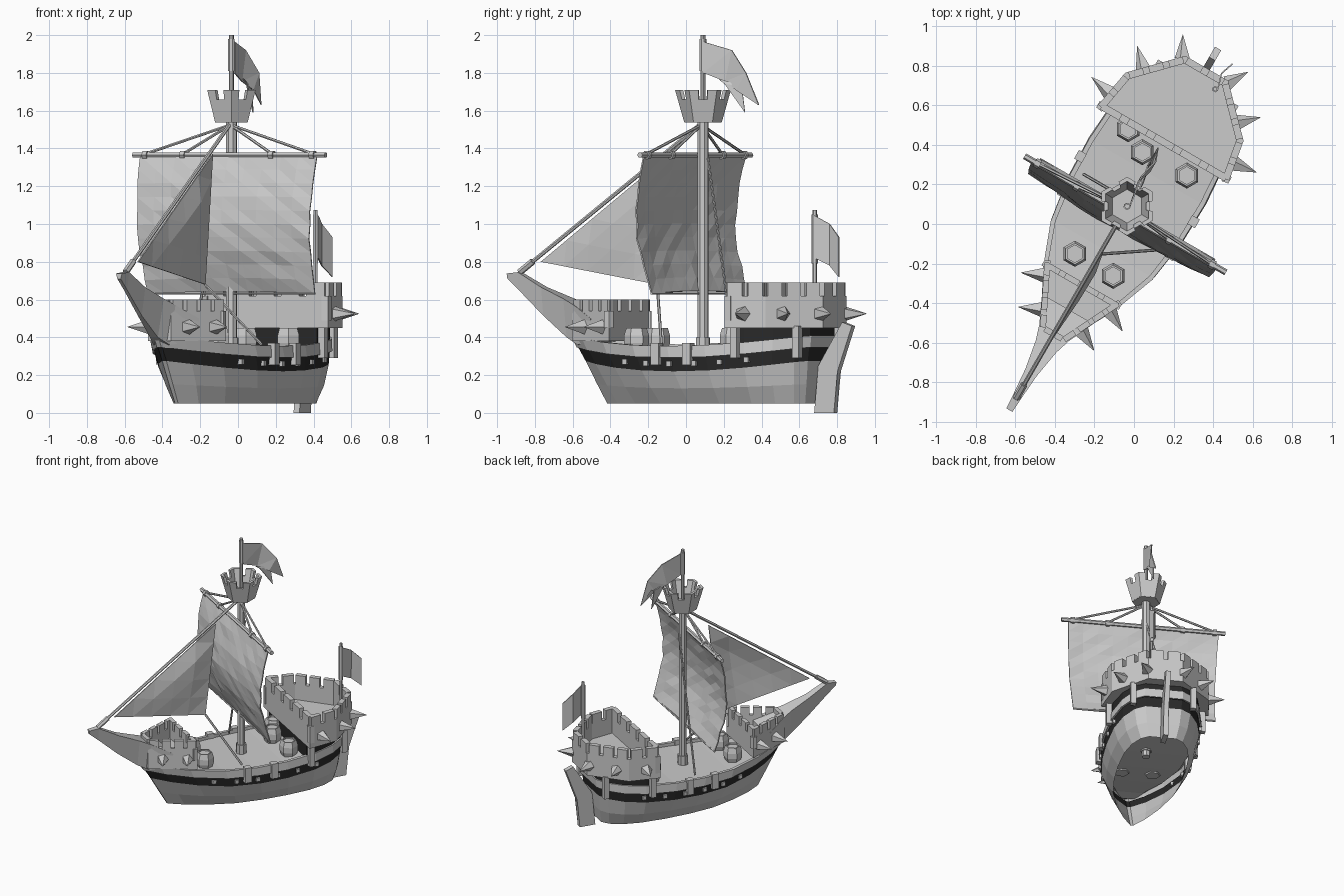
import bpy, bmesh, math, random
from mathutils import Vector, Matrix

random.seed(4)
cube = bpy.data.objects.get("Cube")
if cube:
    bpy.data.objects.remove(cube, do_unlink=True)


def material(name, v):
    m = bpy.data.materials.new(name)
    m.use_nodes = True
    m.diffuse_color = (v, v, v, 1)
    m.node_tree.nodes["Principled BSDF"].inputs["Base Color"].default_value = (v, v, v, 1)
    return m


GREY, BLACK = material("mid_grey", 0.6), material("black_paint", 0.022)
# The ship is modelled along its own axis (bow at -y, mast at the origin), then turned
PLACE = Matrix.Translation((-0.035, 0.09, 0)) @ Matrix.Rotation(math.radians(-30), 4, "Z")


def finish(bm, name, mats=(GREY,), thick=0):
    bmesh.ops.recalc_face_normals(bm, faces=bm.faces)
    me = bpy.data.meshes.new(name)
    bm.to_mesh(me)
    bm.free()
    for m in mats:
        me.materials.append(m)
    ob = bpy.data.objects.new(name, me)
    bpy.context.collection.objects.link(ob)
    ob.matrix_world = PLACE
    if thick:
        mod = ob.modifiers.new("thickness", "SOLIDIFY")
        mod.thickness, mod.offset = thick, 0


def loft(bm, rings, dark=(), open_start=False):
    """Skin a list of equal rings and cap the ends; bands listed in dark use slot 1."""
    vs = [[bm.verts.new(p) for p in r] for r in rings]
    n = len(vs[0])
    for k in range(len(vs) - 1):
        for i in range(n):
            j = (i + 1) % n
            f = bm.faces.new((vs[k][i], vs[k][j], vs[k + 1][j], vs[k + 1][i]))
            f.material_index = int(k in dark)
    for r in vs[-1:] if open_start else (vs[0], vs[-1]):
        if n % 2:
            bm.faces.new(r)
        else:
            for i in range(n // 2 - 1):
                bm.faces.new((r[i], r[i + 1], r[n - 2 - i], r[n - 1 - i]))


def prism(bm, outline, z0, z1):
    loft(bm, [[(x, y, z) for x, y in outline] for z in (z0, z1)])


def box(bm, x, y, z, sx, sy, sz):
    prism(bm, [(x + a * sx / 2, y + b * sy / 2) for a, b in ((-1, -1), (1, -1), (1, 1), (-1, 1))],
          z - sz / 2, z + sz / 2)


def rod(bm, p, q, r, r2=None, sides=6):
    p, q = Vector(p), Vector(q)
    rot = (q - p).to_track_quat("Z", "Y")
    loft(bm, [[c + rot @ Vector((rad * math.cos(a), rad * math.sin(a), 0))
               for a in (math.tau * i / sides for i in range(sides))]
              for c, rad in ((p, r), (q, r if r2 is None else r2))])


def wall(bm, p, q, z0, z1, t):
    d = (q - p).normalized()
    n = Vector((-d.y, d.x)) * t
    prism(bm, [p, q, q + n, p + n], z0, z1)


def mirrored(half):
    return half + [(-x, y) for x, y in reversed(half)]


# Hull, open underneath
SHAPE = [(0, .04), (.08, .32), (.2, .62), (.35, .88), (.5, .98), (.65, 1), (.8, .95), (.9, .82), (.97, .62), (1, .4)]


def fullness(s):
    for (a, u), (b, v) in zip(SHAPE, SHAPE[1:]):
        if s <= b:
            return u + (v - u) * (s - a) / (b - a)


def sheer(s):
    return .22 * (s - .5) ** 2


# height, bow, stern, half width, share of the sheer
LEVELS = [(.05, -.58, .68, .24, 0), (.13, -.64, .7, .292, .4), (.22, -.71, .715, .322, 1),
          (.292, -.755, .725, .328, 1), (.292, -.765, .735, .341, 1), (.354, -.8, .74, .336, 1),
          (.354, -.77, .72, .312, 1), (.33, -.77, .72, .312, 1)]
bm = bmesh.new()
rings = []
for z, y0, y1, w, k in LEVELS:
    half = [(w * f, y0 + s * (y1 - y0), z + k * sheer(s)) for s, f in SHAPE]
    rings.append(half + [(-x, y, h) for x, y, h in reversed(half)])
loft(bm, rings, dark=(2,), open_start=True)
finish(bm, "hull", (GREY, BLACK))

# Black cabin under the stern castle, following the hull
bm = bmesh.new()
prism(bm, mirrored([(.326 * fullness(s), -.77 + 1.5 * s) for s in (.755, .8, .9, .97, 1)]), .345, .452)
finish(bm, "stern_cabin", (BLACK,))

# Bow beak: station, underside, top, lower and upper half widths
bm = bmesh.new()
loft(bm, [[(-a, y, z0), (a, y, z0), (b, y, z1), (-b, y, z1)] for y, z0, z1, a, b in (
    (-.6, .38, .5, .14, .15), (-.74, .36, .57, .05, .085), (-.82, .4, .605, .024, .06),
    (-.97, .515, .665, .012, .034), (-1.12, .65, .745, .01, .022), (-1.19, .71, .738, .01, .018))])
finish(bm, "bow_beak")

# Ribs and gun ports along both sides
ribs, ports = bmesh.new(), bmesh.new()
for side in (-1, 1):
    for y in (-.1, .1):
        box(ribs, side * .333 * fullness((y + .8) / 1.54), y, .312, .045, .05, .115)
    for x, y in ((.335, .39), (.215, .7)):
        box(ribs, side * x, y, .375, .04, .04, .17)
    for k in range(6):
        y = -.33 + .155 * k
        s = (y + .74) / 1.46
        box(ports, side * .325 * fullness(s), y, .26 + sheer(s), .03, .028, .028)
finish(ribs, "side_ribs")
finish(ports, "gun_ports")


# Castles with battlements
def castle(name, half, base, floor, rim, top, counts, t):
    outline = mirrored(half)
    bm = bmesh.new()
    prism(bm, outline, base, floor)
    for i, n in enumerate(counts):
        p, q = Vector(outline[i]), Vector(outline[(i + 1) % len(outline)])
        wall(bm, p, q, floor - .01, rim, t)
        for k in range(n):
            wall(bm, p.lerp(q, (k + .14) / n), p.lerp(q, (k + .86) / n), rim, top, t)
    finish(bm, name)


castle("stern_castle", [(.385, .355), (.345, .58), (.125, .805)], .45, .5, .62, .69, (2, 3, 2, 3, 2, 5), .036)
castle("bow_castle", [(.07, -.76), (.225, -.445)], .38, .46, .54, .6, (4, 4, 4, 1), .03)

# Spikes: base point, outward direction, height
bm = bmesh.new()
for side in (-1, 1):
    for x, y, nx, ny, z in ((.365, .455, .985, .17, .525), (.275, .645, .72, .69, .525), (.13, .79, .5, .86, .525),
                            (.19, -.508, .9, -.43, .455), (.115, -.665, .9, -.43, .455)):
        rod(bm, (side * x, y, z), (side * (x + nx * .118), y + ny * .118, z), .042, .001, 5)
finish(bm, "spikes")

# Rudder
bm = bmesh.new()
profile = [(.69, 0), (.81, 0), (.825, .2), (.92, .46), (.86, .48), (.715, .25)]
loft(bm, [[(x, y, z) for y, z in profile] for x in (-.018, .018)])
finish(bm, "rudder")

# Barrels on deck
bm = bmesh.new()
for bx, by in ((-.07, .275), (.184, .285), (-.19, .34), (-.108, -.34), (.115, -.34)):
    loft(bm, [[(bx + r * math.cos(a), by + r * math.sin(a), z) for a in (math.tau * i / 6 for i in range(6))]
              for r, z in ((.052, .33), (.066, .37), (.066, .41), (.054, .45), (.044, .45), (.044, .44))])
finish(bm, "barrels")

# Mast, topmast and yard
bm = bmesh.new()
rod(bm, (0, 0, .32), (0, 0, .4), .038, sides=8)
rod(bm, (0, 0, .28), (0, 0, 1.56), .03, sides=8)
rod(bm, (0, 0, 1.54), (0, 0, 2), .013, sides=8)
rod(bm, (0, 0, 1.81), (0, 0, 1.98), .018, sides=8)
finish(bm, "mast")
bm = bmesh.new()
rod(bm, (-.575, -.04, 1.365), (.6, -.04, 1.365), .016)
for x in (-.5, -.27, .27, .52):
    rod(bm, (x - .014, -.04, 1.365), (x + .014, -.04, 1.365), .024)
finish(bm, "yard")

# Lookout basket: a flared hexagon with a notch in each side
bm = bmesh.new()
corner = [Vector((math.cos(a), math.sin(a))) for a in (math.tau * i / 6 for i in range(6))]
rim = [corner[i].lerp(corner[(i + 1) % 6], t) for i in range(6) for t in (0, .33, .67)]
for i, p in enumerate(rim):
    q = rim[(i + 1) % len(rim)]
    rings = []
    for z in (1.54, 1.66 if i % 3 == 1 else 1.71):
        r = .1 + .048 * (z - 1.54) / .17
        rings.append([(*(v * k), z) for v, k in ((p, r), (q, r), (q, r - .022), (p, r - .022))])
    loft(bm, rings)
prism(bm, [v * .099 for v in corner], 1.537, 1.565)
finish(bm, "lookout_basket")

# Square sail
bm = bmesh.new()
NX, NZ = 10, 10
grid = []
for j in range(NZ + 1):
    t = j / NZ
    row = []
    for i in range(NX + 1):
        u = 2 * i / NX - 1
        belly = math.sin(math.pi * t) * (.07 + .025 * (1 - u * u))
        ripple = random.uniform(-.007, .007) if 0 < j < NZ else 0
        row.append(bm.verts.new((.01 + u * (.54 - .03 * t), -.045 + .03 * t - belly + ripple,
                                 1.36 - .73 * t + .015 * t * (1 - u * u))))
    grid.append(row)
for j in range(NZ):
    for i in range(NX):
        a, b, c, d = grid[j][i], grid[j][i + 1], grid[j + 1][i + 1], grid[j + 1][i]
        bm.faces.new((a, b, c))
        bm.faces.new((a, c, d))
finish(bm, "square_sail", thick=.008)

# Triangular fore sail
bm = bmesh.new()
A, B, C = Vector((0, -.2, 1.37)), Vector((0, -.99, .8)), Vector((.0, -.28, .68))
N = 5
rows = []
for j in range(N + 1):
    row = []
    for i in range(j + 1):
        p = A if j == 0 else A.lerp(B, j / N).lerp(A.lerp(C, j / N), i / j)
        bulge = .03 * math.sin(math.pi * j / N) * (math.sin(math.pi * i / j) if j else 0)
        row.append(bm.verts.new(p + Vector((bulge, 0, 0))))
    rows.append(row)
for j in range(N):
    for i in range(j + 1):
        bm.faces.new((rows[j][i], rows[j + 1][i], rows[j + 1][i + 1]))
        if i < j:
            bm.faces.new((rows[j][i], rows[j + 1][i + 1], rows[j][i + 1]))
finish(bm, "fore_sail", thick=.008)

# Rigging
bm = bmesh.new()
rod(bm, (0, -1.12, .745), (0, -.02, 1.525), .011)
rod(bm, (0, -1.12, .745), (0, -1.04, .802), .018)
for x in (-.5, -.27, .27, .52):
    rod(bm, (0, -.01, 1.525), (x, -.04, 1.372), .008)
rod(bm, (.0, -.28, .68), (.25, -.11, .36), .008)
rod(bm, (0, .03, 1.35), (-.27, .03, .36), .008)
rod(bm, (-.5, -.015, .632), (.52, -.015, .632), .007)
finish(bm, "rigging")


# Flags
def flag(name, x, upper, lower):
    bm = bmesh.new()
    top, low = ([bm.verts.new((x + .012 * (-1) ** i, y, z)) for i, (y, z) in enumerate(edge)]
                for edge in (upper, lower))
    for i in range(len(top) - 1):
        bm.faces.new((top[i], top[i + 1], low[i]))
        bm.faces.new((low[i], top[i + 1], low[i + 1]))
    finish(bm, name, thick=.007)


flag("mast_flag", 0, [(.01, 1.965), (.17, 1.92), (.27, 1.8), (.335, 1.63)],
     [(.01, 1.8), (.13, 1.755), (.21, 1.71), (.25, 1.735)])
flag("mast_flag_tail", 0, [(.1, 1.77), (.23, 1.73)], [(.14, 1.74), (.25, 1.59)])
flag("stern_flag", .09, [(.74, 1.045), (.82, 1), (.89, .93)], [(.74, .82), (.82, .78), (.89, .72)])
bm = bmesh.new()
rod(bm, (.09, .735, .48), (.09, .735, 1.075), .011)
rod(bm, (.09, .735, .79), (.09, .735, 1.05), .016)
finish(bm, "stern_flagpole")
